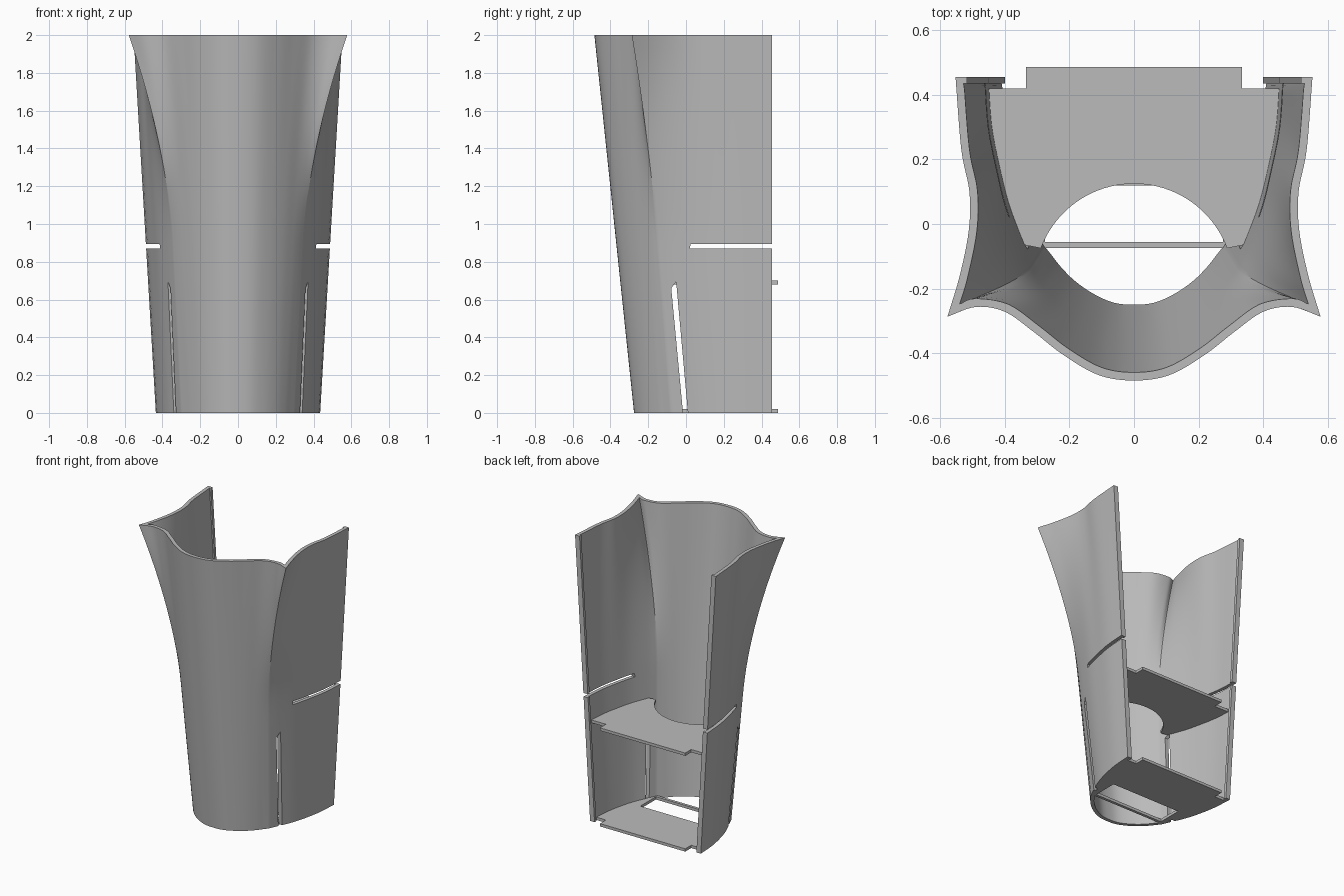
import bpy, bmesh, math
from mathutils import Vector

if "Cube" in bpy.data.objects:
    bpy.data.objects.remove(bpy.data.objects["Cube"], do_unlink=True)

HEIGHT, THICK, BACK = 2.0, 0.025, 0.455
LIP = 0.02
TIP = 6  # control point of the flared corner

grey = bpy.data.materials.new("plain grey")
grey.use_nodes = True
grey.diffuse_color = (0.5, 0.5, 0.5, 1)
grey.node_tree.nodes["Principled BSDF"].inputs["Base Color"].default_value = (0.5, 0.5, 0.5, 1)

# Half outlines from the front centre to the back edge
BASE = [(0, -.275), (.07, -.268), (.14, -.237), (.2, -.195), (.245, -.15), (.275, -.112),
        (.3, -.08), (.335, 0), (.37, .08), (.4, .18), (.425, .31), (.435, BACK)]
PLAIN = [(0, -.485), (.11, -.468), (.2, -.42), (.28, -.36), (.34, -.305), (.375, -.27),
         (.4, -.235), (.43, -.17), (.485, 0), (.51, .13), (.54, .28), (.553, BACK)]
FLARED = [(0, -.485), (.11, -.468), (.22, -.405), (.31, -.335), (.4, -.272), (.49, -.257),
          (.578, -.287), (.54, -.16), (.512, -.02), (.51, .1), (.535, .23), (.553, BACK)]


def mirror(p):
    return Vector((-p[0], p[1]))


def control_points(z):
    """Tapered outline, with the flare growing in over the upper half."""
    flare = max(0, (z - 0.9) / 1.1) ** 1.8
    result = []
    for base, plain, flared in zip(BASE, PLAIN, FLARED):
        b, p, f = Vector(base), Vector(plain), Vector(flared)
        result.append(b.lerp(p, z / HEIGHT) + flare * (f - p))
    return result


def offset(points, distance):
    """Mitred inward offset of a half outline."""
    result = []
    for i, p in enumerate(points):
        before = points[i - 1] if i else mirror(points[1])
        after = points[i + 1] if i + 1 < len(points) else 2 * p - before
        a, b = (p - before).normalized(), (after - p).normalized()
        na, nb = Vector((-a.y, a.x)), Vector((-b.y, b.x))
        n = (na + nb).normalized()
        result.append(p + n * distance / max(n.dot(na), 0.4))
    result[-1].y = BACK
    return result


def spline(points, before, steps=6):
    ext = [before] + points + [2 * points[-1] - points[-2]]
    result = []
    for a, b, c, d in zip(ext, ext[1:], ext[2:], ext[3:]):
        for k in range(steps):
            t = k / steps
            result.append(0.5 * (2 * b + (c - a) * t + (2 * a - 5 * b + 4 * c - d) * t ** 2
                                 + (3 * b - a - 3 * c + d) * t ** 3))
    return result + [points[-1].copy()]


def wall_line(z, inset):
    """Smooth half outline with a corner at the flared tip."""
    pts = control_points(z)
    if inset:
        pts = offset(pts, inset)
    front = spline(pts[:TIP + 1], mirror(pts[1]))
    side = spline(pts[TIP:], 2 * pts[TIP] - pts[TIP + 1])
    return front + side[1:]


def make_object(name, bm):
    bmesh.ops.recalc_face_normals(bm, faces=bm.faces)
    mesh = bpy.data.meshes.new(name)
    bm.to_mesh(mesh)
    bm.free()
    mesh.materials.append(grey)
    obj = bpy.data.objects.new(name, mesh)
    bpy.context.collection.objects.link(obj)
    return obj


def loft(bm, rings):
    """Skin closed rings of 3D points and cap both ends."""
    rows = [[bm.verts.new(p) for p in ring] for ring in rings]
    for low, high in zip(rows, rows[1:]):
        for i in range(len(low)):
            j = (i + 1) % len(low)
            bm.faces.new((low[i], low[j], high[j], high[i]))
    bm.faces.new(rows[0])
    bm.faces.new(rows[-1])


# Curved shell with thickened back edges
def shell_ring(z):
    outer, inner = wall_line(z, 0), wall_line(z, THICK)
    end = inner[-1]
    end.y = BACK - LIP
    inner += [Vector((end.x - 0.01, end.y)), Vector((end.x - 0.01, BACK))]
    ring = outer + inner[::-1] + [mirror(p) for p in inner[1:]]
    ring += [mirror(p) for p in outer[:0:-1]]
    return [(p.x, p.y, z) for p in ring]


ROWS = 28
bm = bmesh.new()
loft(bm, [shell_ring(HEIGHT * i / ROWS) for i in range(ROWS + 1)])
shell = make_object("shell", bm)

# Side slots: one level slot open at the back, one leaning slot open below
SLOTS = [[(.02, .87), (.6, .87), (.6, .895), (.025, .895)],
         [(-.014, -.02), (.012, -.02), (-.052, .695), (-.078, .66)]]
bm = bmesh.new()
for profile in SLOTS:
    loft(bm, [[(x, y, z) for y, z in profile] for x in (-1, 1)])
cutter = make_object("slot_cutter", bm)
cutter.hide_render = True
cut = shell.modifiers.new("slots", 'BOOLEAN')
cut.operation, cut.solver, cut.object = 'DIFFERENCE', 'EXACT', cutter
bpy.context.view_layer.objects.active = shell
shell.select_set(True)
bpy.ops.object.modifier_apply(modifier=cut.name)
bpy.data.objects.remove(cutter, do_unlink=True)
bpy.ops.object.shade_smooth_by_angle(angle=math.radians(25))


# Shelves: back tab, edges along the wall, opening at the front
FRONT = -0.075


def plate(name, half, z, thick=0.02):
    full = [Vector(p) for p in half]
    full += [mirror(p) for p in reversed(full) if p.x > 1e-4]
    bm = bmesh.new()
    loft(bm, [[(p.x, p.y, h) for p in full] for h in (z, z + thick)])
    return make_object(name, bm)


def shelf(name, z, opening):
    side = [p for p in reversed(wall_line(z, THICK * 0.8)) if FRONT < p.y < 0.42]
    corner = [(side[0].x, 0.42)]
    half = [(0, .487), (.335, .487), (.335, .42)] + corner + side + opening
    plate(name, half, z)


RADIUS, CENTRE = 0.308, -0.183
start = math.asin((FRONT - CENTRE) / RADIUS)
arc = []
for k in range(17):
    a = start + (math.pi / 2 - start) * k / 16
    arc.append((RADIUS * math.cos(a), CENTRE + RADIUS * math.sin(a)))
shelf("upper_shelf", 0.68, arc)
shelf("lower_shelf", 0.0, [(.275, FRONT), (.275, .12), (0, .12)])

# Narrow bar closing the front of the lower opening
plate("lower_bar", [(0, FRONT), (.29, FRONT), (.29, FRONT + 0.02), (0, FRONT + 0.02)], 0.0)
